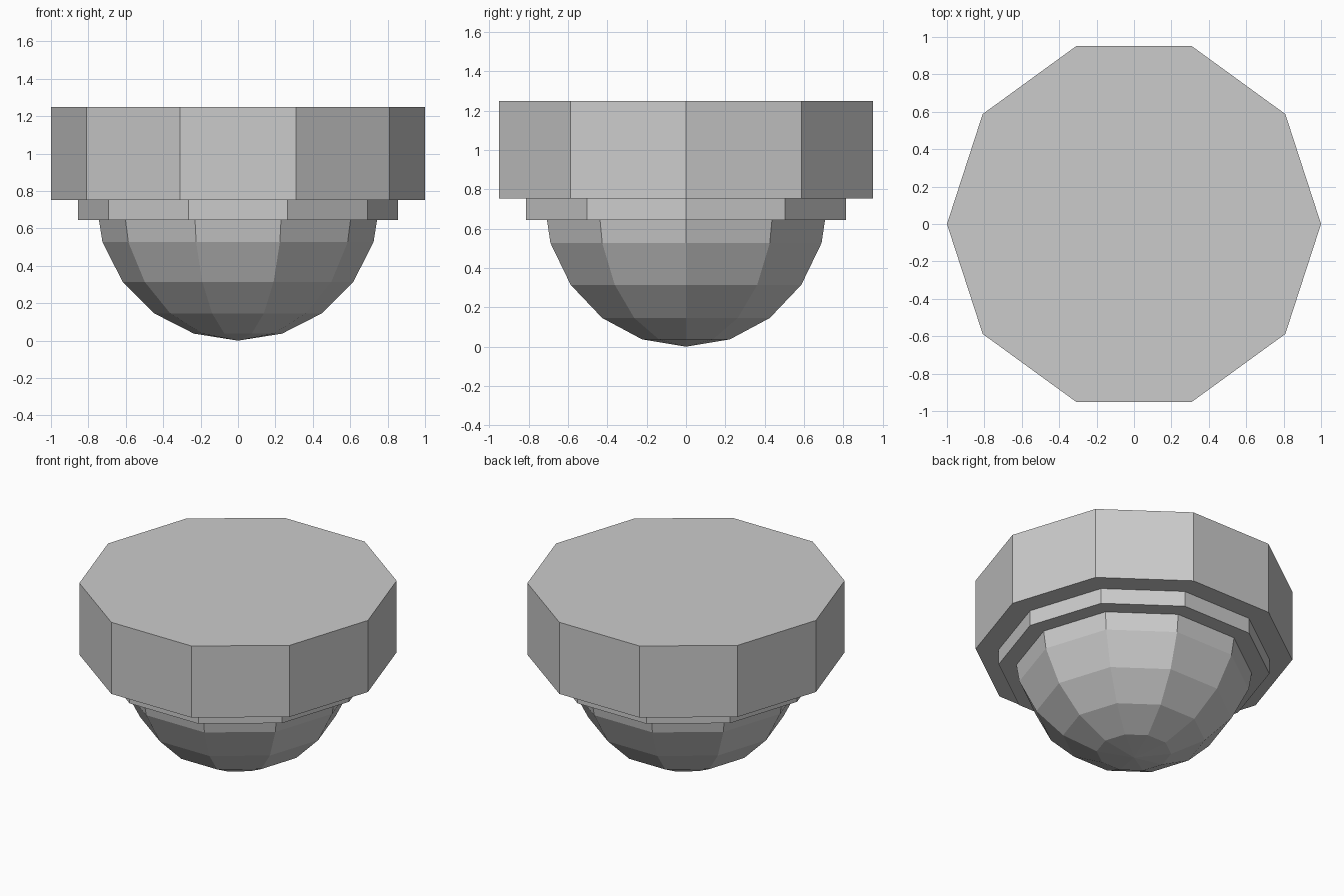
import bpy, bmesh
from math import sin, cos, pi, radians

if "Cube" in bpy.data.objects:
    bpy.data.objects.remove(bpy.data.objects["Cube"])

SIDES = 10


def lathe(name, profile):
    """Spin (radius, z) points, listed bottom to top, into a closed ten-sided solid."""
    bm = bmesh.new()
    rings = []
    for r, z in profile:
        n = SIDES if r > 0 else 1
        rings.append([bm.verts.new((r * cos(2 * pi * i / SIDES), r * sin(2 * pi * i / SIDES), z))
                      for i in range(n)])
    for a, b in zip(rings, rings[1:]):
        for i in range(SIDES):
            j = (i + 1) % SIDES
            if len(a) == 1:
                bm.faces.new((a[0], b[j], b[i]))
            else:
                bm.faces.new((a[i], a[j], b[j], b[i]))
    for ring in (rings[0], rings[-1]):
        if len(ring) > 1:
            bm.faces.new(ring)
    bmesh.ops.recalc_face_normals(bm, faces=bm.faces)
    mesh = bpy.data.meshes.new(name)
    bm.to_mesh(mesh)
    bm.free()
    obj = bpy.data.objects.new(name, mesh)
    bpy.context.collection.objects.link(obj)
    return obj


# Wide mounting block on top
lathe("ceiling_mount", [(1.0, 0.752), (1.0, 1.25)])

# Narrow collar below it
lathe("collar", [(0.855, 0.645), (0.855, 0.752)])

# Faceted lower half of a sphere, its rim sunk into the collar
R = 0.762
lathe("dome", [(R * sin(radians(18 * k)), R * (1 - cos(radians(18 * k)))) for k in range(6)])
